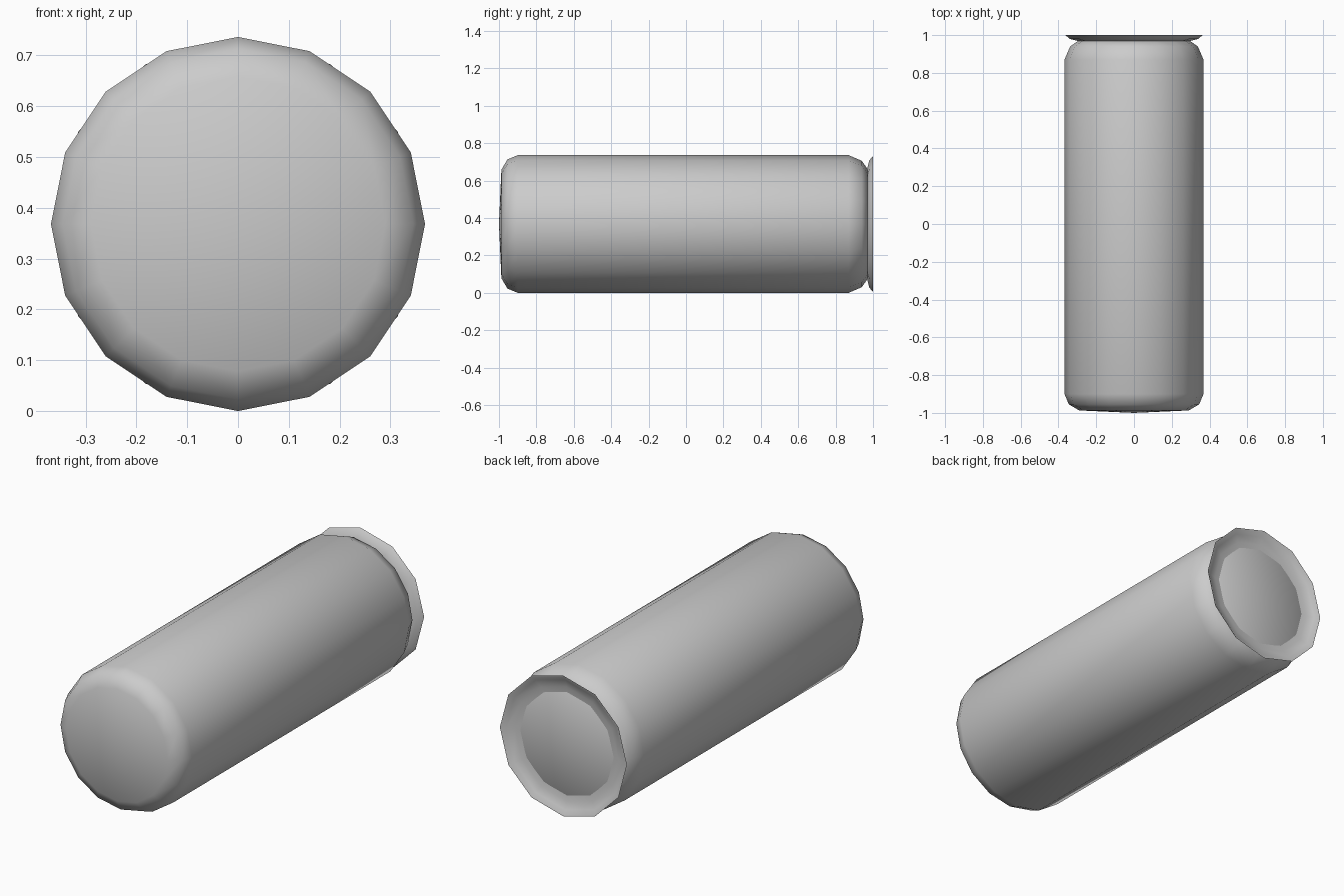
import bpy, bmesh
from math import sin, cos, pi

if "Cube" in bpy.data.objects:
    bpy.data.objects.remove(bpy.data.objects["Cube"])

CENTRE_Z = 0.368


def lathe(name, profile, sides, angle=40):
    """Revolve (radius, y) points about the lengthwise axis; radius 0 closes an end."""
    bm = bmesh.new()
    rings = []
    for r, y in profile:
        n = sides if r > 0 else 1
        rings.append([bm.verts.new((r * cos(2 * pi * i / sides), y,
                                    CENTRE_Z + r * sin(2 * pi * i / sides)))
                      for i in range(n)])
    for a, b in zip(rings, rings[1:]):
        for i in range(sides):
            j = (i + 1) % sides
            loop = [a[i % len(a)], a[j % len(a)], b[j % len(b)], b[i % len(b)]]
            bm.faces.new(list(dict.fromkeys(loop)))
    bmesh.ops.recalc_face_normals(bm, faces=bm.faces)
    mesh = bpy.data.meshes.new(name)
    bm.to_mesh(mesh)
    bm.free()
    obj = bpy.data.objects.new(name, mesh)
    bpy.context.collection.objects.link(obj)
    bpy.ops.object.select_all(action='DESELECT')
    bpy.context.view_layer.objects.active = obj
    obj.select_set(True)
    bpy.ops.object.shade_smooth_by_angle(angle=angle * pi / 180)
    return obj


# Cylindrical body with a rounded front and a tapered shoulder at the back
lathe("body", [(0, -1.0), (0.29, -0.987), (0.345, -0.955), (0.368, -0.90),
               (0.368, 0.87), (0.338, 0.94), (0.295, 0.97), (0, 0.975)], 16, 60)

# Thin flared rim, a shallow dish behind the body
lathe("rear_rim", [(0.25, 0.966), (0.30, 0.970), (0.34, 0.980), (0.363, 1.0),
                   (0.355, 0.998), (0.335, 0.985), (0.295, 0.973), (0.25, 0.969)], 12, 60)
